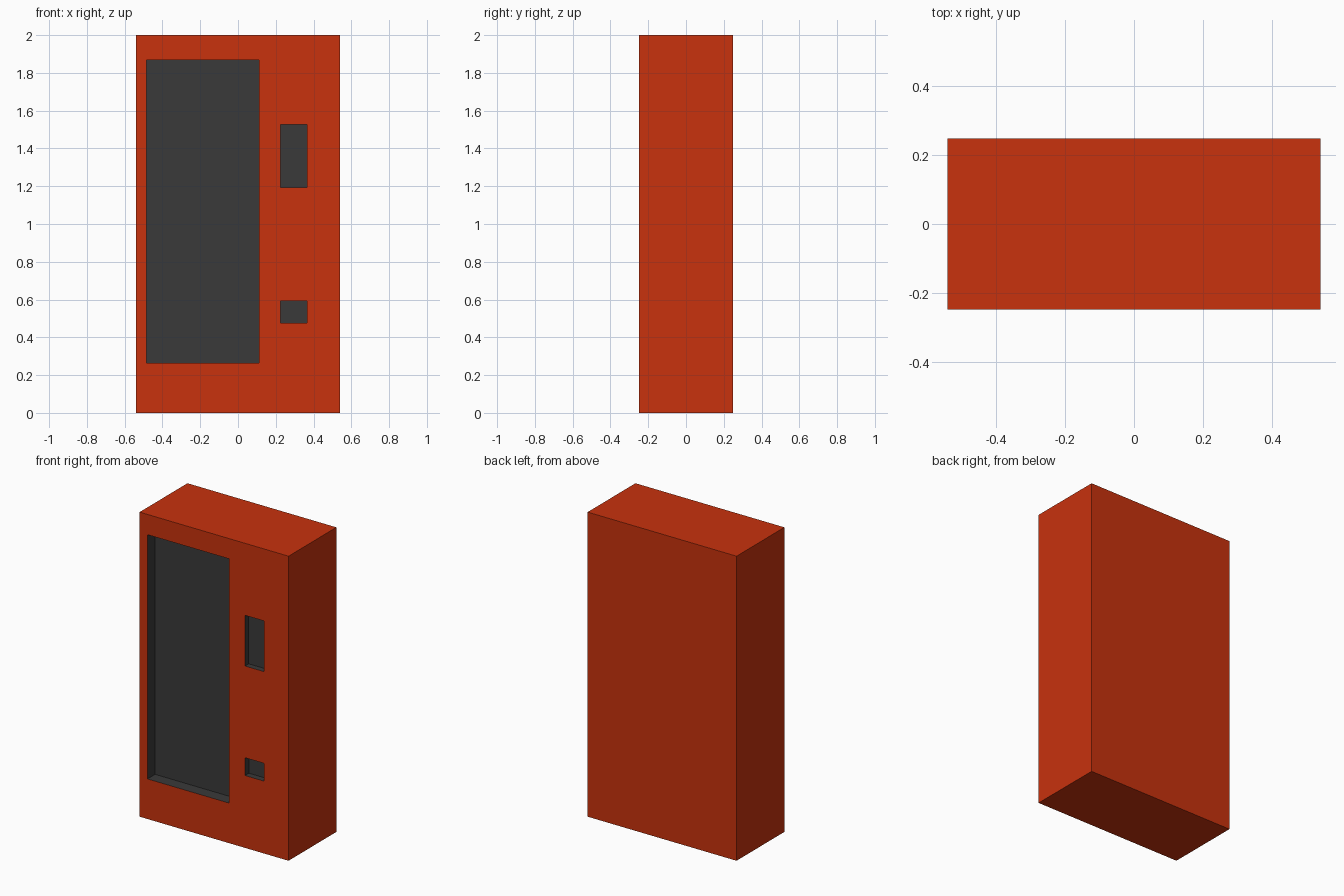
import bpy

if "Cube" in bpy.data.objects:
    bpy.data.objects.remove(bpy.data.objects["Cube"])


def material(name, color):
    mat = bpy.data.materials.new(name)
    mat.diffuse_color = (*color, 1)
    mat.use_nodes = True
    mat.node_tree.nodes["Principled BSDF"].inputs["Base Color"].default_value = mat.diffuse_color
    return mat


def box(name, x, y, z, mat):
    """Box spanning the given (min, max) ranges."""
    spans = (x, y, z)
    bpy.ops.mesh.primitive_cube_add(size=1, location=[(a + b) / 2 for a, b in spans])
    obj = bpy.context.object
    obj.name = name
    obj.scale = [b - a for a, b in spans]
    bpy.ops.object.transform_apply(location=True, rotation=False, scale=True)
    obj.data.materials.append(mat)
    return obj


red = material("red_paint", (0.578, 0.032, 0.004))
dark = material("dark_panel", (0.042, 0.042, 0.042))

# Cabinet
FRONT = -0.248
cabinet = box("cabinet", (-0.541, 0.541), (FRONT, 0.248), (0, 2), red)
cabinet.data.materials.append(dark)

# Recesses in the front: x range, z range, depth
recesses = {
    "display_window": ((-0.484, 0.11), (0.263, 1.867), 0.079),
    "keypad_recess": ((0.225, 0.364), (1.194, 1.527), 0.038),
    "coin_return": ((0.225, 0.364), (0.475, 0.592), 0.04),
}
for name, (x, z, depth) in recesses.items():
    cutter = box(name + "_cutter", x, (FRONT - 0.1, FRONT + depth), z, dark)
    cutter.hide_render = True
    cutter.hide_set(True)
    cut = cabinet.modifiers.new(name, 'BOOLEAN')
    cut.operation = 'DIFFERENCE'
    cut.solver = 'EXACT'
    cut.material_mode = 'TRANSFER'
    cut.object = cutter
